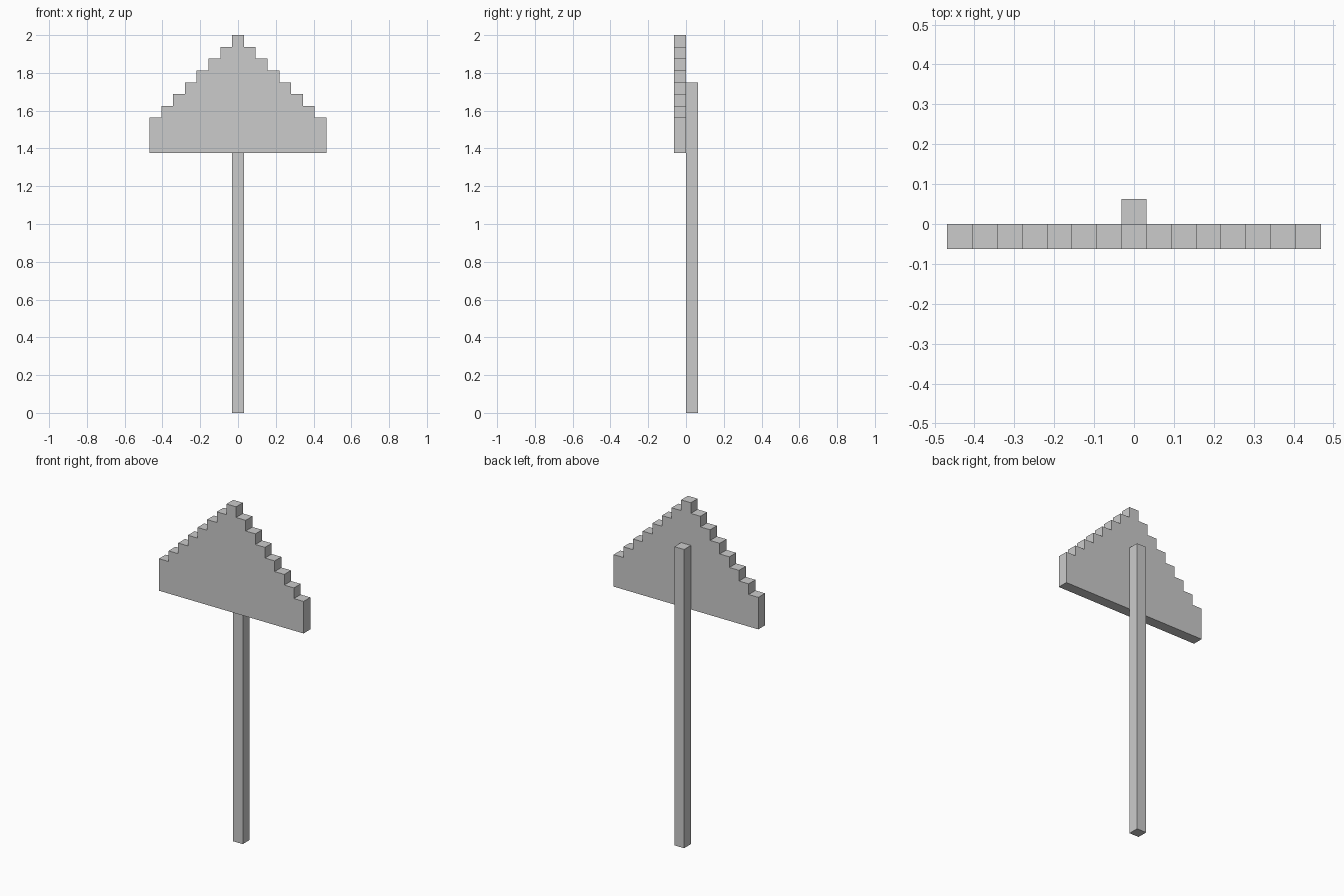
import bpy, bmesh

if "Cube" in bpy.data.objects:
    bpy.data.objects.remove(bpy.data.objects["Cube"])

U = 1 / 16  # one block unit


def prism(name, outline, y0, y1):
    """Extrude an x-z outline from y0 to y1."""
    bm = bmesh.new()
    face = bm.faces.new([bm.verts.new((x, y0, z)) for x, z in outline])
    ext = bmesh.ops.extrude_face_region(bm, geom=[face])
    moved = [g for g in ext["geom"] if isinstance(g, bmesh.types.BMVert)]
    bmesh.ops.translate(bm, verts=moved, vec=(0, y1 - y0, 0))
    bmesh.ops.recalc_face_normals(bm, faces=bm.faces[:])
    mesh = bpy.data.meshes.new(name)
    bm.to_mesh(mesh)
    bm.free()
    obj = bpy.data.objects.new(name, mesh)
    bpy.context.collection.objects.link(obj)
    return obj


# Stepped triangular board: eight steps per side, mirrored about x = 0
right = [(7.5 * U, 22 * U)]
for i in range(8):
    z = (25 + i) * U
    right += [((7.5 - i) * U, z)]
    if i < 7:
        right += [((6.5 - i) * U, z)]
left = [(-x, z) for x, z in reversed(right)]
prism("sign_board", right + left, -U, 0)

# Square post fixed behind the board
h = U / 2
prism("post", [(-h, 0), (h, 0), (h, 28 * U), (-h, 28 * U)], 0, U)
